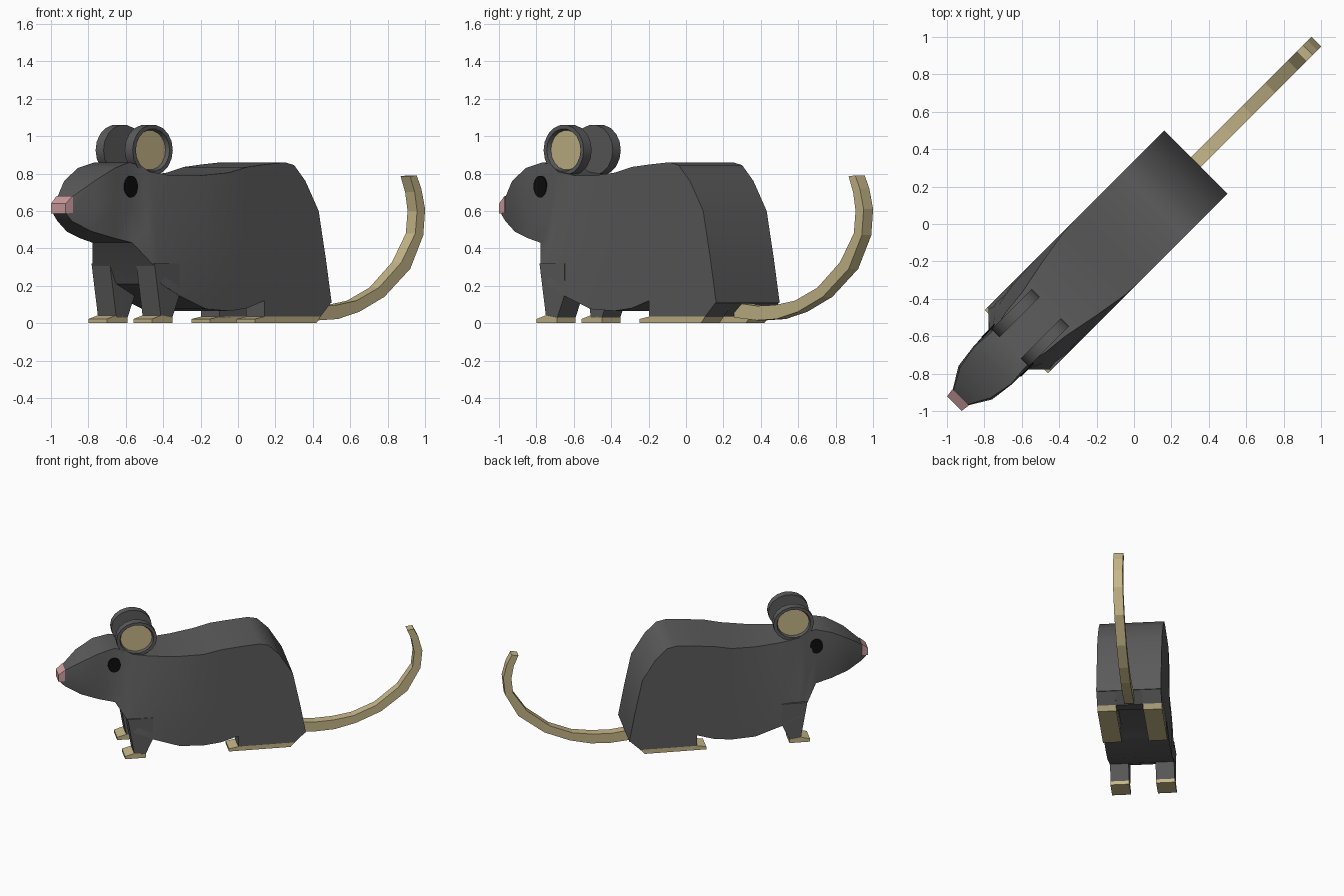
import bpy, bmesh, math
from mathutils import Matrix

cube = bpy.data.objects.get("Cube")
if cube:
    bpy.data.objects.remove(cube)

# The animal is built along local x (nose at -x), then turned to the diagonal
TURN = Matrix.Rotation(math.radians(45), 4, "Z")


def material(name, rgb):
    m = bpy.data.materials.new(name)
    m.use_nodes = True
    m.diffuse_color = (*rgb, 1)
    m.node_tree.nodes["Principled BSDF"].inputs["Base Color"].default_value = (*rgb, 1)
    return m


FUR = material("dark grey fur", (0.105, 0.105, 0.105))
SKIN = material("tan skin", (0.56, 0.47, 0.25))
PINK = material("pink nose", (0.62, 0.34, 0.35))
BLACK = material("black eye", (0.004, 0.004, 0.004))


def loft(name, rings, mats, smooth=None):
    """Bridge equal rings of points and cap both ends; the last cap takes the last material."""
    bm = bmesh.new()
    loops = [[bm.verts.new(p) for p in ring] for ring in rings]
    n = len(loops[0])
    for a, b in zip(loops, loops[1:]):
        for i in range(n):
            j = (i + 1) % n
            bm.faces.new((a[i], a[j], b[j], b[i]))
    bm.faces.new(loops[0])
    bm.faces.new(loops[-1]).material_index = len(mats) - 1
    bmesh.ops.recalc_face_normals(bm, faces=bm.faces)
    bm.transform(TURN)
    mesh = bpy.data.meshes.new(name)
    bm.to_mesh(mesh)
    bm.free()
    for m in mats:
        mesh.materials.append(m)
    obj = bpy.data.objects.new(name, mesh)
    bpy.context.collection.objects.link(obj)
    if smooth:
        bpy.ops.object.select_all(action="DESELECT")
        obj.select_set(True)
        bpy.context.view_layer.objects.active = obj
        bpy.ops.object.shade_smooth_by_angle(angle=math.radians(smooth))
    return obj


def prism(name, profile, y0, y1, mat):
    """Side profile (x, z) extruded across from y0 to y1."""
    return loft(name, [[(x, y, z) for x, z in profile] for y in (y0, y1)], [mat])


def section(x, zt, wt, zm, wm, zb, wb):
    """Six-sided cross-section: top, middle and bottom heights with half widths."""
    return [(x, wt, zt), (x, wm, zm), (x, wb, zb),
            (x, -wb, zb), (x, -wm, zm), (x, -wt, zt)]


def oval(x, y, z, rx, rz, n=18):
    return [(x + rx * math.cos(math.tau * i / n), y, z + rz * math.sin(math.tau * i / n))
            for i in range(n)]


# Head and body, snout to rump
W = 0.24
front = [
    (-1.345, .63, .05, .605, .052, .58, .05),
    (-1.31, .675, .055, .61, .06, .545, .055),
    (-1.20, .76, .115, .63, .127, .49, .095),
    (-1.07, .83, .14, .64, .144, .455, .13),
    (-.95, .86, .13, .64, .147, .43, .15),
    (-.87, .84, .14, .5, .18, .31, .23),
    (-.82, .81, .15, .45, .205, .21, W),
    (-.68, .79, .165, .4, .23, .145, W),
    (-.48, .79, .205, .4, W, .075, W),
    (-.30, .805, .235, .4, W, .065, W),
]
rump = [(-.17, .835, .08), (-.04, .848, .12), (.114, .86, .11), (.184, .845, .11),
        (.27, .76, .11), (.37, .6, .11), (.425, .34, .11), (.467, .115, .108)]
sections = [section(*f) for f in front]
sections += [section(x, zt, W, (zt + zb) / 2, W, zb, W) for x, zt, zb in rump]
loft("body", sections, [FUR], smooth=35)

# Nose cap
loft("nose", [[(x, w, zt), (x, w, zb), (x, -w, zb), (x, -w, zt)]
              for x, w, zt, zb in ((-1.358, .055, .64, .585), (-1.31, .062, .68, .59))], [PINK])

# Rear slope between the hind legs
prism("rump_underside", [(.467, .112), (.375, .035), (.30, .035), (.25, .112)], -.10, .10, FUR)

# Paired parts
for side, s in (("left", -1), ("right", 1)):
    inner, outer = s * .10, s * W
    prism(side + "_front_leg",
          [(-.87, .32), (-.82, .03), (-.735, .03), (-.68, .15), (-.68, .32)],
          inner, s * .238, FUR)
    prism(side + "_front_foot",
          [(-.89, 0), (-.89, .022), (-.82, .042), (-.735, .03), (-.735, 0)],
          inner, outer, SKIN)
    prism(side + "_hind_leg",
          [(-.04, .13), (-.04, .03), (.38, .03), (.466, .112), (.4, .13)],
          inner, s * .2395, FUR)
    prism(side + "_hind_foot",
          [(-.11, 0), (-.11, .022), (-.04, .035), (.385, .035), (.353, 0)],
          inner, outer, SKIN)

    # Dished ear: outer shell, rim, recessed tan centre
    dish = [(.08, 1), (.14, 1), (.14, .84), (.118, .78)]
    loft(side + "_ear", [oval(-.785, s * y, .925, .152 * k, .136 * k) for y, k in dish],
         [FUR, SKIN], smooth=35)

    loft(side + "_eye", [oval(-.955, s * y, .73, .049, .058) for y in (.141, .15)], [BLACK])

# Tail: square strip between an upper and a lower edge curve
lower = [(.40, .03), (.57, .015), (.72, .022), (.88, .06), (1.07, .14), (1.266, .29),
         (1.365, .47), (1.379, .61), (1.35, .72), (1.315, .79)]
upper = [(.40, .11), (.57, .092), (.71, .097), (.86, .12), (1.03, .19), (1.2, .325),
         (1.305, .48), (1.318, .6), (1.3, .7), (1.265, .785)]
TW = .036
loft("tail", [[(a, TW, b), (a, -TW, b), (c, -TW, d), (c, TW, d)]
              for (a, b), (c, d) in zip(lower, upper)], [SKIN])
